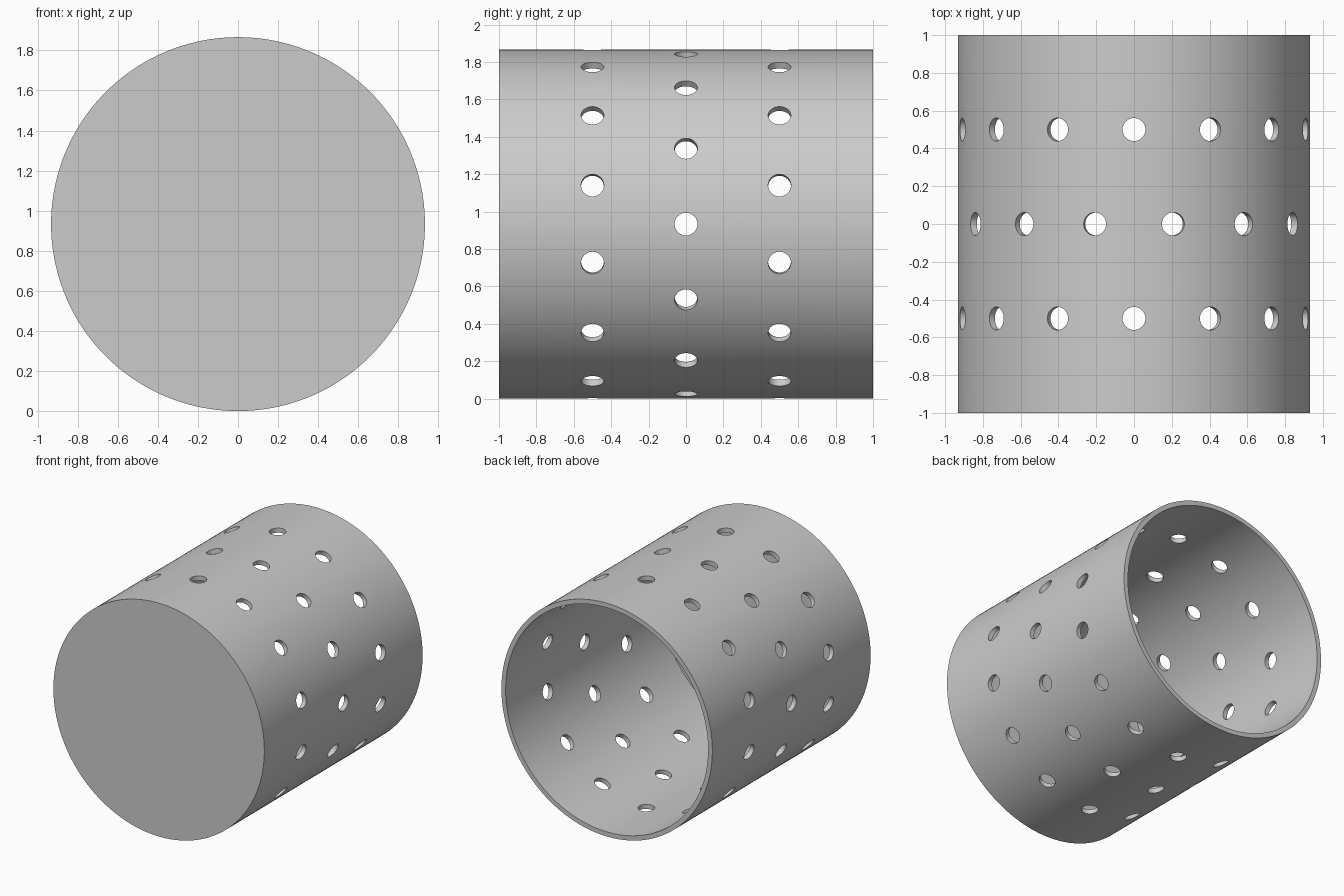
import bpy
import bmesh
import math
from mathutils import Matrix, Vector

RADIUS = 0.933      # outer radius of the drum
WALL = 0.037        # wall and end plate thickness
HOLE = 0.061        # radius of each hole
COUNT = 14          # holes in each ring
SIDES = 168

cube = bpy.data.objects.get("Cube")
if cube:
    bpy.data.objects.remove(cube, do_unlink=True)

# Plain grey material
grey = bpy.data.materials.new("light_grey")
grey.use_nodes = True
grey.diffuse_color = (0.6, 0.6, 0.6, 1)
grey.node_tree.nodes["Principled BSDF"].inputs["Base Color"].default_value = (0.6, 0.6, 0.6, 1)


def make_object(name, bm):
    bmesh.ops.recalc_face_normals(bm, faces=bm.faces)
    mesh = bpy.data.meshes.new(name)
    bm.to_mesh(mesh)
    bm.free()
    mesh.materials.append(grey)
    obj = bpy.data.objects.new(name, mesh)
    bpy.context.collection.objects.link(obj)
    return obj


# Drum: a cup profile swept around the y axis, closed at the front
bm = bmesh.new()
profile = [(RADIUS, -1), (RADIUS, 1), (RADIUS - WALL, 1), (RADIUS - WALL, WALL - 1)]
loops = []
for r, y in profile:
    angles = [2 * math.pi * i / SIDES for i in range(SIDES)]
    loops.append([bm.verts.new((r * math.sin(a), y, r * math.cos(a))) for a in angles])
for a, b in zip(loops, loops[1:]):
    for i in range(SIDES):
        j = (i + 1) % SIDES
        bm.faces.new((a[i], a[j], b[j], b[i]))
bm.faces.new(loops[0])
bm.faces.new(loops[-1])
drum = make_object("perforated_drum", bm)

# Hole cutters: three rings of radial pegs, the middle ring staggered
bm = bmesh.new()
for y, shift in ((-0.5, 0), (0, 0.5), (0.5, 0)):
    for i in range(COUNT):
        turn = Matrix.Rotation(2 * math.pi * (i + shift) / COUNT, 4, 'Y')
        place = Matrix.Translation(Vector((0, y, 0))) @ turn @ Matrix.Translation((0, 0, RADIUS))
        bmesh.ops.create_cone(bm, cap_ends=True, segments=32, radius1=HOLE,
                              radius2=HOLE, depth=0.3, matrix=place)
cutter = make_object("hole_cutter", bm)
cutter.hide_render = True

# Cut the holes, then drop the cutter
cut = drum.modifiers.new("holes", 'BOOLEAN')
cut.operation = 'DIFFERENCE'
cut.solver = 'EXACT'
cut.object = cutter
for obj in bpy.context.selected_objects:
    obj.select_set(False)
bpy.context.view_layer.objects.active = drum
drum.select_set(True)
bpy.ops.object.modifier_apply(modifier=cut.name)
bpy.data.objects.remove(cutter, do_unlink=True)

# Rest on the ground, smooth the curved surfaces
drum.location.z = RADIUS
bpy.ops.object.shade_smooth_by_angle(angle=math.radians(30))
